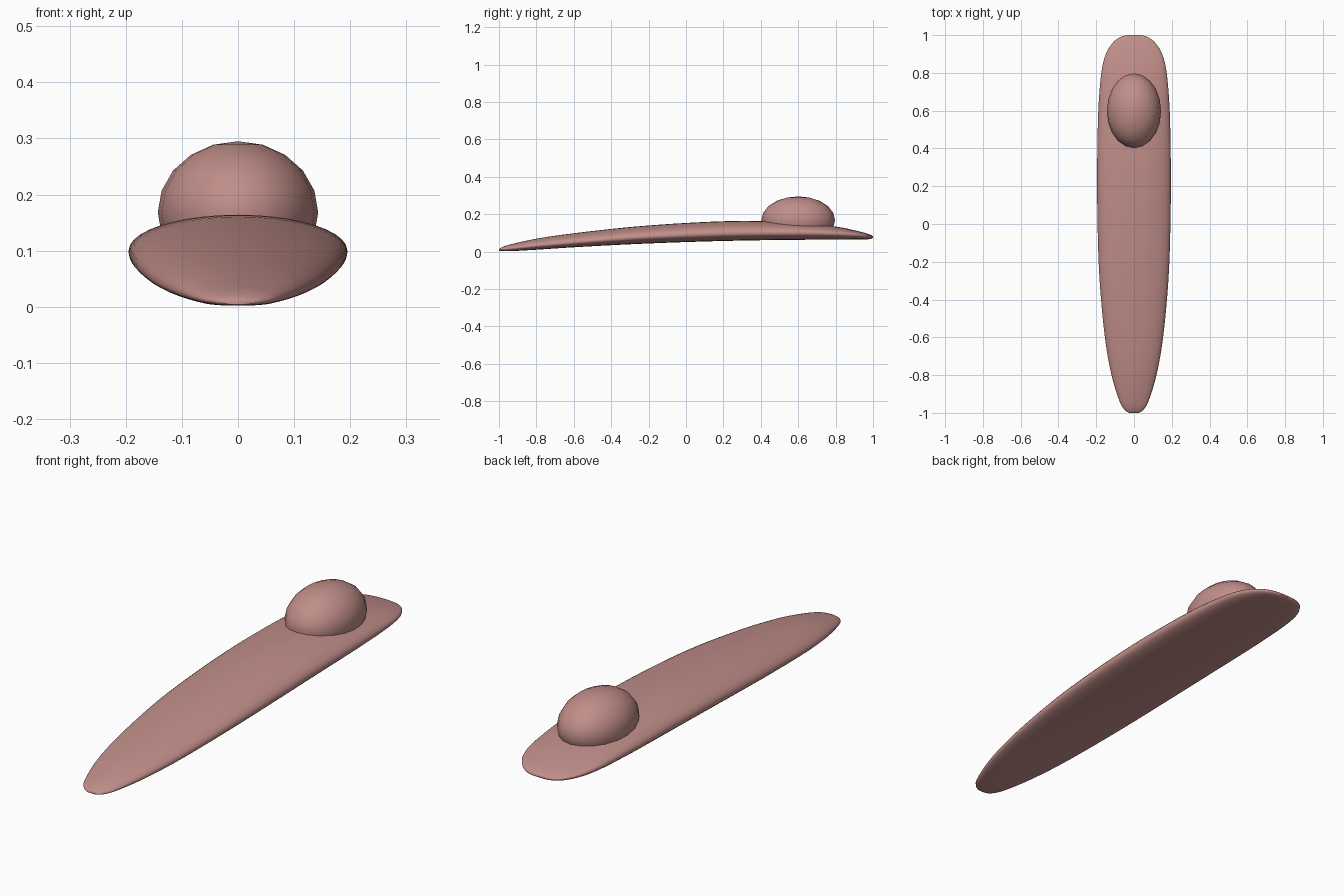
import bpy, bmesh, math
from mathutils import Matrix

if "Cube" in bpy.data.objects:
    bpy.data.objects.remove(bpy.data.objects["Cube"])

mat = bpy.data.materials.new("dusty_rose")
mat.diffuse_color = (0.53, 0.27, 0.25, 1)
mat.use_nodes = True
mat.node_tree.nodes["Principled BSDF"].inputs["Base Color"].default_value = mat.diffuse_color


def add_object(name, bm):
    bmesh.ops.recalc_face_normals(bm, faces=bm.faces[:])
    me = bpy.data.meshes.new(name)
    bm.to_mesh(me)
    bm.free()
    ob = bpy.data.objects.new(name, me)
    bpy.context.collection.objects.link(ob)
    me.materials.append(mat)
    bpy.ops.object.select_all(action='DESELECT')
    ob.select_set(True)
    bpy.context.view_layer.objects.active = ob
    bpy.ops.object.shade_smooth_by_angle(angle=math.radians(50))
    return ob


# Hull stations: y, half width, bottom z, edge z, top z
rows = [
    (-1.0, 0.025, 0.004, 0.008, 0.013),
    (-0.985, 0.048, 0.002, 0.011, 0.023),
    (-0.94, 0.076, 0.002, 0.017, 0.038),
    (-0.8, 0.119, 0.010, 0.032, 0.069),
    (-0.6, 0.154, 0.023, 0.050, 0.098),
    (-0.3, 0.182, 0.039, 0.075, 0.131),
    (0.0, 0.193, 0.051, 0.091, 0.153),
    (0.3, 0.195, 0.059, 0.100, 0.164),
    (0.6, 0.189, 0.063, 0.101, 0.156),
    (0.8, 0.173, 0.064, 0.097, 0.134),
    (0.9, 0.149, 0.064, 0.092, 0.114),
    (0.96, 0.112, 0.065, 0.086, 0.099),
    (0.99, 0.073, 0.068, 0.081, 0.088),
    (1.0, 0.035, 0.073, 0.077, 0.081),
]


def spline(a, b, c, d, t):
    # Cubic through b and c, with slopes limited by neighbouring stations
    m1, m2 = (c - a) / 2, (d - b) / 2
    m1 = max(-3 * abs(c - b), min(3 * abs(c - b), m1))
    m2 = max(-3 * abs(c - b), min(3 * abs(c - b), m2))
    return ((2*t**3 - 3*t*t + 1) * b + (t**3 - 2*t*t + t) * m1
            + (3*t*t - 2*t**3) * c + (t**3 - t*t) * m2)


stations = []
for i in range(len(rows) - 1):
    quad = [rows[max(0, min(len(rows) - 1, i + k))] for k in (-1, 0, 1, 2)]
    for s in range(4):
        stations.append([spline(*v, s / 4) for v in zip(*quad)])
stations.append(rows[-1])

# Lens-shaped hull: elliptical top, flatter bottom
bm = bmesh.new()
N = 40
rings = []
for y, w, zb, ze, zt in stations:
    ring = []
    for k in range(N):
        a = 2 * math.pi * k / N
        c, s = math.cos(a), math.sin(a)
        if k <= N // 2:
            x, z = w * c, ze + (zt - ze) * s
        else:
            p = 2 / 2.5
            x = w * math.copysign(abs(c) ** p, c)
            z = ze - (ze - zb) * abs(s) ** p
        ring.append(bm.verts.new((x, y, z)))
    rings.append(ring)
for r, q in zip(rings, rings[1:]):
    for k in range(N):
        n = (k + 1) % N
        bm.faces.new((r[k], r[n], q[n], q[k]))
bm.faces.new(rings[0])
bm.faces.new(rings[-1])
add_object("hull", bm)

# Canopy dome, trimmed inside the hull
bm = bmesh.new()
bmesh.ops.create_uvsphere(bm, u_segments=20, v_segments=10, radius=1,
                          matrix=Matrix.Translation((0, 0.6, 0.168))
                          @ Matrix.Diagonal((0.143, 0.197, 0.127, 1)))
bmesh.ops.bisect_plane(bm, geom=bm.verts[:] + bm.edges[:] + bm.faces[:],
                       plane_co=(0, 0, 0.1), plane_no=(0, 0, 1), clear_inner=True)
bmesh.ops.holes_fill(bm, edges=[e for e in bm.edges if e.is_boundary], sides=0)
add_object("canopy_dome", bm)
